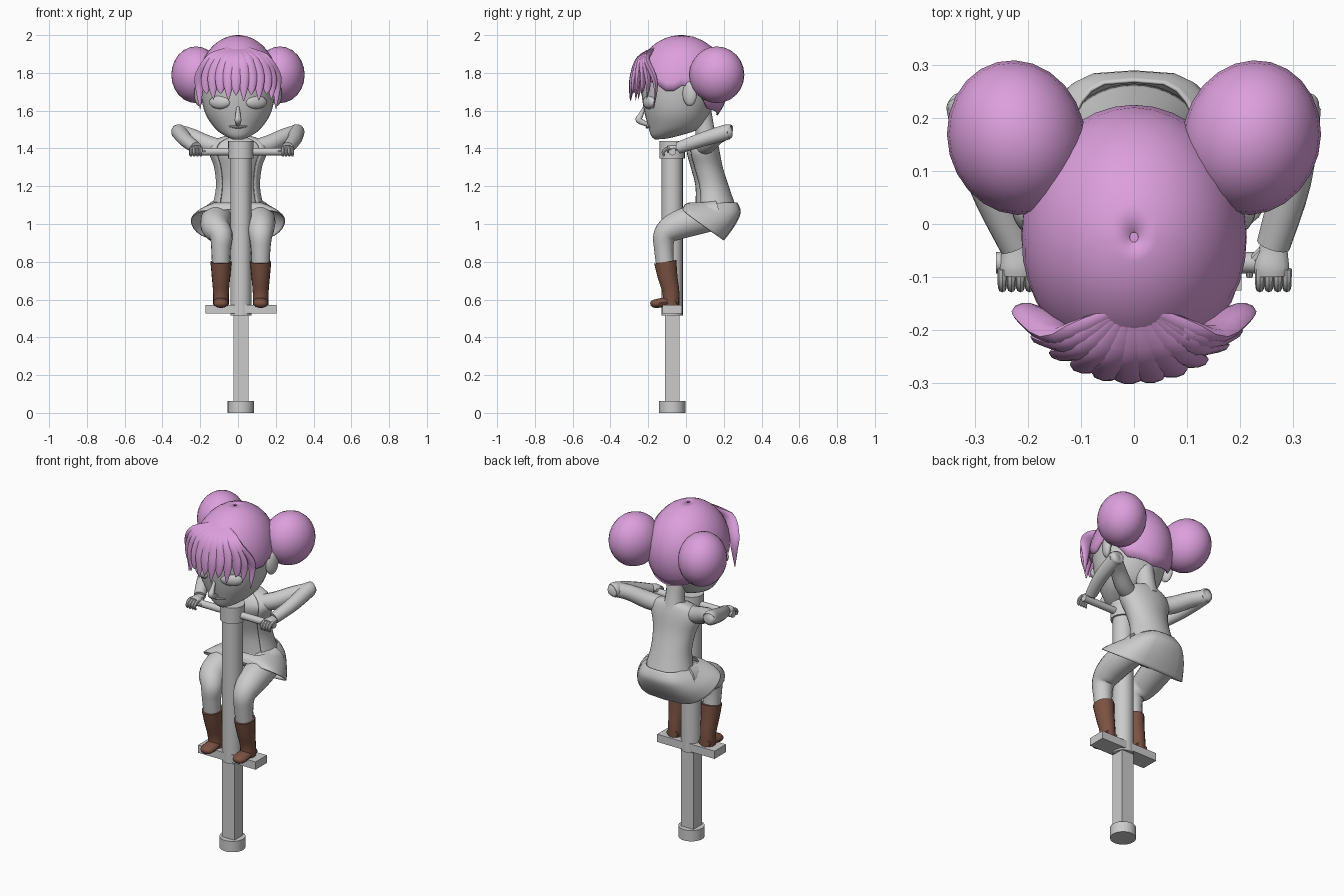
import bpy, bmesh, math
from mathutils import Vector, Matrix

if "Cube" in bpy.data.objects:
    bpy.data.objects.remove(bpy.data.objects["Cube"])

def material(name, rgb):
    m = bpy.data.materials.new(name)
    m.diffuse_color = (*rgb, 1)
    m.use_nodes = True
    m.node_tree.nodes["Principled BSDF"].inputs["Base Color"].default_value = m.diffuse_color
    return m

PINK = material("hair_pink", (0.72, 0.35, 0.72))
BROWN = material("boot_brown", (0.2, 0.085, 0.055))
PX, PY = 0.015, -0.073          # pogo stick axis

def finish(name, bm, mat=None, thick=0):
    bmesh.ops.recalc_face_normals(bm, faces=bm.faces)
    me = bpy.data.meshes.new(name)
    bm.to_mesh(me)
    bm.free()
    ob = bpy.data.objects.new(name, me)
    bpy.context.collection.objects.link(ob)
    if mat:
        me.materials.append(mat)
    if thick:
        s = ob.modifiers.new("thickness", 'SOLIDIFY')
        s.thickness = thick
    return ob

def skin(name, rings, closed=True, caps=True, mat=None, thick=0):
    """Bridge equal-length rings of points."""
    bm = bmesh.new()
    vs = [[bm.verts.new(p) for p in r] for r in rings]
    n = len(vs[0])
    for a, b in zip(vs, vs[1:]):
        for i in range(n if closed else n - 1):
            j = (i + 1) % n
            bm.faces.new((a[i], a[j], b[j], b[i]))
    if caps:
        bm.faces.new(vs[0])
        bm.faces.new(vs[-1])
    return finish(name, bm, mat, thick)

def spline(pts, k=4):
    """Catmull-Rom resampling of tuples of any length."""
    out = []
    for i in range(len(pts) - 1):
        p0, p1, p2, p3 = pts[max(i - 1, 0)], pts[i], pts[i + 1], pts[min(i + 2, len(pts) - 1)]
        for s in range(k):
            t = s / k
            out.append(tuple(b + 0.5 * t * (c - a + t * (2*a - 5*b + 4*c - d + t * (3*(b - c) + d - a)))
                             for a, b, c, d in zip(p0, p1, p2, p3)))
    return out + [pts[-1]]

def loft(name, secs, p=1, q=1, gap=0, n=28, caps=True, mat=None, thick=0):
    """Sections are (front y, front z, back y, back z, half width); gap opens the front."""
    rings = []
    for yf, zf, yb, zb, w in spline(secs):
        ring = []
        for i in range(n + (1 if gap else 0)):
            a = gap + (2 * math.pi - 2 * gap) * i / n
            t = ((1 - math.cos(a)) / 2) ** q
            s = math.sin(a)
            ring.append((w * math.copysign(abs(s) ** p, s), yf + (yb - yf) * t, zf + (zb - zf) * t))
        rings.append(ring)
    return skin(name, rings, not gap, caps, mat, thick)

def tube(name, pts, ref=(1, 0, 0), n=14, flat=1, k=4, mat=None):
    """Round or flattened tube along (x, y, z, radius) points."""
    pts = spline(pts, k)
    rings = []
    for i, (x, y, z, r) in enumerate(pts):
        t = (Vector(pts[min(i + 1, len(pts) - 1)][:3]) - Vector(pts[max(i - 1, 0)][:3])).normalized()
        u = Vector(ref)
        u = (u - t * u.dot(t)).normalized()
        v = t.cross(u)
        rings.append([Vector((x, y, z)) + r * (u * math.cos(2 * math.pi * j / n) + v * flat * math.sin(2 * math.pi * j / n))
                      for j in range(n)])
    return skin(name, rings, mat=mat)

def ball(name, loc, scale, mat=None, rot=0, seg=20):
    bm = bmesh.new()
    bmesh.ops.create_uvsphere(bm, u_segments=seg, v_segments=seg // 2, radius=1)
    bmesh.ops.transform(bm, verts=bm.verts, matrix=Matrix.Translation(loc) @ Matrix.Rotation(rot, 4, 'Z')
                        @ Matrix.Diagonal((*scale, 1)))
    return finish(name, bm, mat)

def cyl(name, loc, r, depth, sides=24, axis='Z'):
    bm = bmesh.new()
    bmesh.ops.create_cone(bm, cap_ends=True, segments=sides, radius1=r, radius2=r, depth=depth)
    rot = Matrix.Rotation(math.pi / 2, 4, 'Y') if axis == 'X' else Matrix.Identity(4)
    bmesh.ops.transform(bm, verts=bm.verts, matrix=Matrix.Translation(loc) @ rot)
    return finish(name, bm)

def box(name, loc, size):
    bm = bmesh.new()
    bmesh.ops.create_cube(bm, size=1)
    bmesh.ops.transform(bm, verts=bm.verts, matrix=Matrix.Translation(loc) @ Matrix.Diagonal((*size, 1)))
    return finish(name, bm)

# Pogo stick
cyl("pogo_tip", (PX, PY, 0.032), 0.07, 0.064)
box("pogo_shaft", (PX, PY, 0.29), (0.08, 0.078, 0.48))
cyl("pogo_tube", (PX, PY, 0.935), 0.056, 0.84)
cyl("pogo_cap", (PX, PY, 1.393), 0.067, 0.094)
cyl("handle_bar", (PX, PY, 1.383), 0.02, 0.55, 16, 'X')
box("foot_plate", (PX, PY, 0.548), (0.375, 0.105, 0.046))

# Torso, open jacket, neck and skirt
torso = [(.05, 1.09, .255, 1.09, .125), (.05, 1.2, .22, 1.19, .105), (.025, 1.3, .185, 1.3, .115),
         (.005, 1.38, .165, 1.4, .145), (.025, 1.43, .15, 1.45, .12), (.06, 1.46, .135, 1.475, .05)]
loft("torso", torso)
jacket = [(f - .01, zf, b + .01, zb, w + .012) for f, zf, b, zb, w in torso]
loft("jacket", jacket, gap=math.radians(48), caps=False, thick=.008)
tube("neck", [(0, .11, 1.42, .062), (0, .1, 1.5, .052), (0, .08, 1.6, .055)])
loft("skirt", [(.02, 1.115, .272, 1.115, .13), (-.005, 1.105, .29, 1.06, .175),
               (-.015, 1.09, .255, .985, .22), (-.02, 1.075, .2, .912, .25)],
     p=.55, q=1.5, caps=False, thick=.006)
ball("hips", (0, .15, 1.06), (.14, .115, .08))

# Legs, boots and arms on both sides
for s, side in ((-1, "left"), (1, "right")):
    lx = PX + s * .105
    tube(side + "_leg", [(s * .1, .17, 1.05, .08), (s * .115, .04, 1.02, .082), (s * .12, -.06, .985, .075),
                         (lx, -.112, .94, .062), (lx, -.118, .87, .052), (lx, -.11, .78, .048)], n=18)
    tube(side + "_boot", [(lx, -.11, .8, .056), (lx, -.097, .72, .049), (lx, -.08, .64, .042),
                          (lx, -.077, .562, .041)], n=18, flat=1.08, mat=BROWN)
    tube(side + "_boot_toe", [(lx, -.04, .59, .036), (lx, -.1, .588, .039), (lx, -.15, .58, .04),
                              (lx, -.178, .577, .03), (lx, -.188, .575, .012)], flat=.62, mat=BROWN)
    elbow = (s * .31, .21, 1.485)
    hx = s * .243 + .02
    tube(side + "_upper_sleeve", [(s * .1, .085, 1.405, .045), (s * .17, .115, 1.425, .048),
                                  (s * .25, .165, 1.465, .043), (*elbow, .04)], ref=(0, 0, 1))
    tube(side + "_lower_sleeve", [(s * .316, .245, 1.488, .014), (s * .316, .236, 1.487, .034), (*elbow, .042),
                                  ((elbow[0] + hx) / 2 + s * .01, .08, 1.445, .038), (hx, -.04, 1.403, .032)])
    tube(side + "_palm", [(hx, -.02, 1.407, .024), (hx, -.05, 1.403, .027), (hx - s * .003, -.08, 1.4, .033),
                          (hx - s * .003, -.098, 1.398, .03)], flat=.55)
    for i in range(4):
        fx = hx + (i - 1.5) * .017
        tube(f"{side}_finger_{i+1}", [(fx, -.085, 1.402, .0095), (fx, -.108, 1.395, .009),
                                      (fx, -.121, 1.378, .008), (fx, -.115, 1.36, .006)], n=8, k=3)
    tube(side + "_thumb", [(hx - s * .02, -.05, 1.4, .01), (hx - s * .042, -.075, 1.39, .009),
                           (hx - s * .045, -.1, 1.38, .006)], n=8, k=3)

# Head and face
loft("head", [(-.165, 1.447, -.1, 1.452, .03), (-.185, 1.468, -.02, 1.472, .075), (-.2, 1.515, .07, 1.505, .125),
              (-.222, 1.6, .125, 1.58, .175), (-.236, 1.7, .165, 1.7, .198), (-.235, 1.8, .175, 1.8, .195),
              (-.18, 1.9, .13, 1.9, .145), (-.1, 1.955, .06, 1.955, .07)])
tube("nose", [(0, -.215, 1.63, .006), (0, -.24, 1.575, .014), (0, -.25, 1.55, .018), (0, -.205, 1.527, .012)], n=10)
tube("lips", [(-.05, -.19, 1.517, .003), (0, -.206, 1.513, .008), (.05, -.19, 1.517, .003)], ref=(0, 0, 1), n=8)
for s, side in ((-1, "left"), (1, "right")):
    ball(side + "_eyelid", (s * .095, -.195, 1.645), (.062, .026, .036), rot=s * .4)
    ball(side + "_ear", (s * .207, .02, 1.69), (.022, .04, .066), rot=-s * .35)
    ball(side + "_hair_bun", (s * .222, .163, 1.79), (.13, .147, .15), PINK, rot=-s * .25, seg=24)

# Hair cap: an ellipsoid cut at a hemline that varies around the head
hem = [(0, 1.76), (55, 1.75), (75, 1.69), (95, 1.745), (112, 1.69), (130, 1.61), (180, 1.575)]
def hem_height(deg):
    for (a, za), (b, zb) in zip(hem, hem[1:]):
        if deg <= b:
            return za + (zb - za) * (deg - a) / (b - a)
    return hem[-1][1]
rings = []
for row in range(11):
    ring = []
    for i in range(36):
        a = 2 * math.pi * i / 36
        h = hem_height(min(i, 36 - i) * 10)
        ph = .04 + (math.acos((h - 1.74) / .26) - .04) * row / 10
        ry = .245 if math.cos(a) > 0 else .25
        ring.append((.213 * math.sin(ph) * math.sin(a), -.025 - ry * math.sin(ph) * math.cos(a),
                     1.74 + .26 * math.cos(ph)))
    rings.append(ring)
cap = skin("hair_cap", rings, caps=False, mat=PINK, thick=.01)
ball("hair_crown", (0, -.025, 1.96), (.09, .09, .037), PINK)

# Bangs: flattened locks fanning out from a parting above the forehead
tips = [(-.2, 1.61), (-.165, 1.69), (-.13, 1.66), (-.09, 1.69), (-.05, 1.655), (-.01, 1.68),
        (.03, 1.65), (.07, 1.685), (.11, 1.655), (.15, 1.69), (.175, 1.66), (.2, 1.61)]
for i, (x, z) in enumerate(tips):
    def front(f, r):
        return -.03 - r * math.sqrt(1 - (x * f / .235) ** 2)
    tube(f"bang_{i+1}", [(x * .2, -.17, 1.93, .015), (x * .65, front(.65, .215), 1.875, .036),
                         (x * .96, front(.96, .25), 1.79, .034), (x * 1.02, front(1.02, .262), 1.72, .022),
                         (x, front(1, .268), z, .002)], n=10, flat=.5, mat=PINK)

# Smooth shading with sharp edges kept
bpy.ops.object.select_all(action='SELECT')
bpy.context.view_layer.objects.active = cap
bpy.ops.object.shade_smooth_by_angle(angle=math.radians(40))
